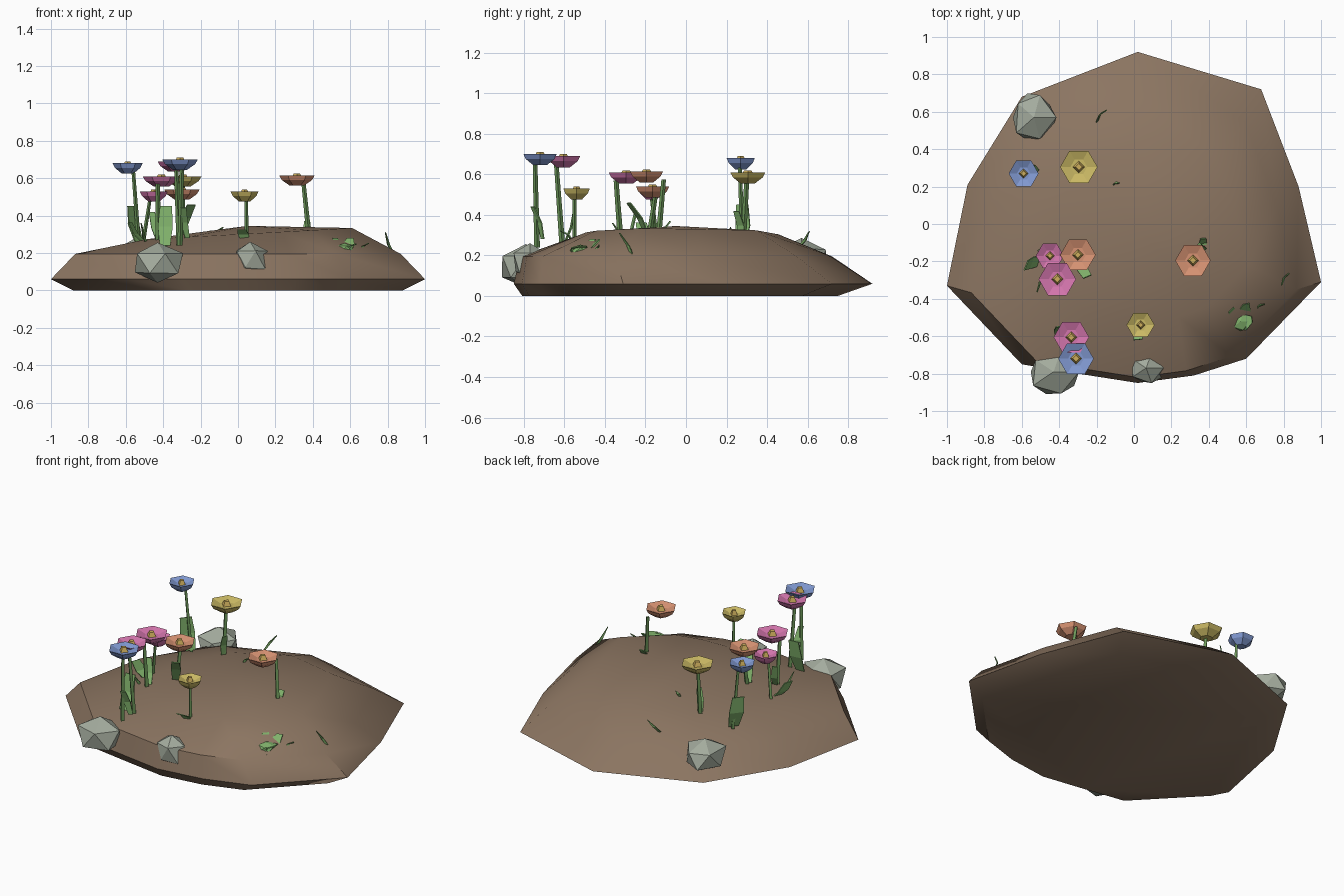
import bpy, bmesh, math, random
from mathutils import Vector, noise

if "Cube" in bpy.data.objects:
    bpy.data.objects.remove(bpy.data.objects["Cube"])


def material(name, rgb):
    m = bpy.data.materials.new(name)
    m.use_nodes = True
    m.diffuse_color = (*rgb, 1)
    m.node_tree.nodes["Principled BSDF"].inputs["Base Color"].default_value = (*rgb, 1)
    return m


soil = material("soil brown", (0.26, 0.178, 0.12))
stone = material("stone grey", (0.37, 0.41, 0.34))
leaf_green = material("leaf green", (0.22, 0.45, 0.15))
stem_green = material("stem green", (0.15, 0.31, 0.10))
blue = material("petal blue", (0.22, 0.32, 0.64))
pink = material("petal pink", (0.66, 0.18, 0.42))
orange = material("petal orange", (0.68, 0.29, 0.17))
yellow = material("petal yellow", (0.60, 0.49, 0.13))
pollen = material("pollen gold", (0.62, 0.43, 0.11))


def finish(bm, name, mat):
    bmesh.ops.recalc_face_normals(bm, faces=bm.faces)
    me = bpy.data.meshes.new(name)
    bm.to_mesh(me)
    bm.free()
    me.materials.append(mat)
    ob = bpy.data.objects.new(name, me)
    bpy.context.collection.objects.link(ob)
    return ob


def bridge(bm, a, b):
    n = len(a)
    for i in range(n):
        j = (i + 1) % n
        bm.faces.new((a[i], a[j], b[j], b[i]))


# Soil mound: one outline lofted through four rings to a summit
outline = [(0.02, 0.92), (0.68, 0.72), (0.88, 0.2), (1, -0.31), (0.6, -0.72),
           (0.32, -0.81), (0.02, -0.85), (-0.3, -0.8), (-0.6, -0.75),
           (-1, -0.33), (-0.89, 0.21), (-0.6, 0.68)]


def ring(bm, scale, dx, dy, height):
    pts = [(x * scale + dx, y * scale + dy) for x, y in outline]
    return [bm.verts.new((x, y, height(x, y))) for x, y in pts]


bm = bmesh.new()
base = ring(bm, 0.88, 0, -0.06, lambda x, y: 0)
rim = ring(bm, 1, 0, 0, lambda x, y: 0.06)
shoulder = ring(bm, 0.87, 0, -0.08, lambda x, y: 0.195)
upper = ring(bm, 0.55, 0.06, -0.05, lambda x, y: 0.30 + 0.055 * x)
for a, b in ((base, rim), (rim, shoulder), (shoulder, upper)):
    bridge(bm, a, b)
bm.faces.new(base)
top = bm.verts.new((0.05, -0.05, 0.345))
for i, v in enumerate(upper):
    bm.faces.new((v, upper[(i + 1) % len(upper)], top))
mound = finish(bm, "soil_mound", soil)
mound.select_set(True)
bpy.context.view_layer.objects.active = mound
bpy.ops.object.shade_smooth_by_angle(angle=math.radians(40))
mound.select_set(False)


# Rocks: faceted, slightly uneven lumps
def rock(name, centre, size, seed, mat=stone):
    rnd = random.Random(seed)
    bm = bmesh.new()
    bmesh.ops.create_icosphere(bm, subdivisions=1, radius=1)
    for v in bm.verts:
        v.co = v.co * rnd.uniform(0.92, 1.12)
        v.co = Vector(c + s * p for c, s, p in zip(centre, size, v.co))
    return finish(bm, name, mat)


rock("front_left_rock", (-0.43, -0.79, 0.145), (0.14, 0.13, 0.11), 1)
rock("front_rock", (0.065, -0.77, 0.165), (0.1, 0.09, 0.1), 2)
rock("back_rock", (-0.535, 0.57, 0.185), (0.12, 0.145, 0.1), 3)


# Stems: slim four-sided rods between two points
def stem(start, end, width):
    start, end = Vector(start), Vector(end)
    bm = bmesh.new()
    rings = []
    for p, w in ((start, width), (end, width * 0.8)):
        rings.append([bm.verts.new(p + Vector((w * math.cos(a), w * math.sin(a), 0)))
                      for a in (math.pi * k / 2 for k in range(4))])
    bridge(bm, *rings)
    for r in rings:
        bm.faces.new(r)
    finish(bm, "flower_stem", stem_green)


# Flower heads: six-sided cups with a shallow hollow and a gold centre
def flower(x, y, z, r, mat, foot, head):
    bm = bmesh.new()
    rings = []
    for scale, dz in ((0.4, -0.055), (0.85, -0.025), (1, 0), (0.45, -0.018)):
        rings.append([bm.verts.new((x + r * scale * math.cos(k * math.pi / 3),
                                    y + r * scale * math.sin(k * math.pi / 3), z + dz))
                      for k in range(6)])
    for a, b in zip(rings, rings[1:]):
        bridge(bm, a, b)
    bm.faces.new(rings[0])
    bm.faces.new(rings[-1])
    finish(bm, "flower_cup", mat)
    bm = bmesh.new()
    bmesh.ops.create_cone(bm, cap_ends=True, segments=4, radius1=0.33 * r,
                          radius2=0.18 * r, depth=0.03)
    bmesh.ops.translate(bm, verts=bm.verts, vec=(x, y, z - 0.005))
    finish(bm, "flower_centre", pollen)
    stem((*foot, 0.24), (*head, z - 0.04), r * 0.15)


flower(-0.59, 0.27, 0.68, 0.08, blue, (-0.53, 0.28), (-0.56, 0.265))
flower(-0.295, 0.305, 0.61, 0.1, yellow, (-0.30, 0.28), (-0.295, 0.30))
flower(-0.45, -0.17, 0.53, 0.075, pink, (-0.51, -0.14), (-0.47, -0.17))
flower(-0.30, -0.165, 0.54, 0.095, orange, (-0.31, -0.19), (-0.305, -0.15))
flower(-0.41, -0.295, 0.61, 0.1, pink, (-0.425, -0.32), (-0.43, -0.345))
flower(0.035, -0.54, 0.53, 0.075, yellow, (0.045, -0.55), (0.045, -0.55))
flower(0.315, -0.195, 0.615, 0.095, orange, (0.385, -0.14), (0.35, -0.11))
flower(-0.335, -0.605, 0.69, 0.095, pink, (-0.315, -0.61), (-0.33, -0.64))
flower(-0.31, -0.72, 0.70, 0.095, blue, (-0.31, -0.735), (-0.30, -0.745))


# Leaves: thin folded strips from foot to tip
def leaf(name, foot, tip, width, turn, taper=0.8, mat=leaf_green):
    foot, tip = Vector(foot), Vector(tip)
    side = Vector((math.cos(turn), math.sin(turn), 0)) * width / 2
    axis = (tip - foot).normalized()
    bulge = axis.cross(side).normalized() * 0.012
    bm = bmesh.new()
    rows = []
    for p, s in ((foot, 0.7), ((foot + tip) / 2 + bulge, 1), (tip, taper)):
        rows.append([bm.verts.new(p - side * s), bm.verts.new(p + side * s)])
    for a, b in zip(rows, rows[1:]):
        bm.faces.new((a[0], a[1], b[1], b[0]))
    ob = finish(bm, name, mat)
    solid = ob.modifiers.new("thickness", "SOLIDIFY")
    solid.thickness = 0.006


for foot, tip, width, turn in (
        ((-0.53, 0.27, 0.25), (-0.57, 0.28, 0.45), 0.09, 0.9),
        ((-0.39, -0.61, 0.24), (-0.385, -0.55, 0.45), 0.08, 0.1),
        ((-0.27, -0.71, 0.28), (-0.29, -0.76, 0.44), 0.04, 0.5),
        ((-0.50, -0.20, 0.25), (-0.58, -0.22, 0.36), 0.07, 1.2),
        ((-0.31, -0.19, 0.30), (-0.25, -0.28, 0.46), 0.06, 0.4),
        ((-0.42, -0.31, 0.26), (-0.46, -0.25, 0.42), 0.04, 0.3),
        ((0.04, -0.56, 0.26), (0.02, -0.62, 0.32), 0.06, 0.1),
        ((0.37, -0.14, 0.33), (0.37, -0.08, 0.37), 0.04, 0.1),
        ((-0.30, 0.28, 0.27), (-0.27, 0.25, 0.42), 0.04, 1.0)):
    leaf("flower_leaf", foot, tip, width, turn)

# Leafy clump on the front left slope
rock("clump_core", (0.57, -0.52, 0.225), (0.05, 0.06, 0.03), 5, leaf_green)
for tip, turn in (((0.51, -0.50, 0.25), 1.4), ((0.60, -0.43, 0.28), 0.2),
                  ((0.63, -0.51, 0.25), 1.7), ((0.57, -0.62, 0.18), 0.1),
                  ((0.52, -0.46, 0.28), 0.8)):
    leaf("clump_leaf", (0.575, -0.54, 0.21), tip, 0.08, turn, 0.45)

# Loose grass blades
for foot, tip in (((0.84, -0.26, 0.18), (0.79, -0.33, 0.31)),
                  ((0.66, -0.46, 0.22), (0.70, -0.43, 0.25)),
                  ((-0.20, 0.55, 0.23), (-0.15, 0.61, 0.32)),
                  ((-0.11, 0.21, 0.30), (-0.08, 0.22, 0.34)),
                  ((-0.47, -0.27, 0.20), (-0.52, -0.36, 0.36))):
    leaf("grass_blade", foot, tip, 0.018, 0.8, 0.2, stem_green)
